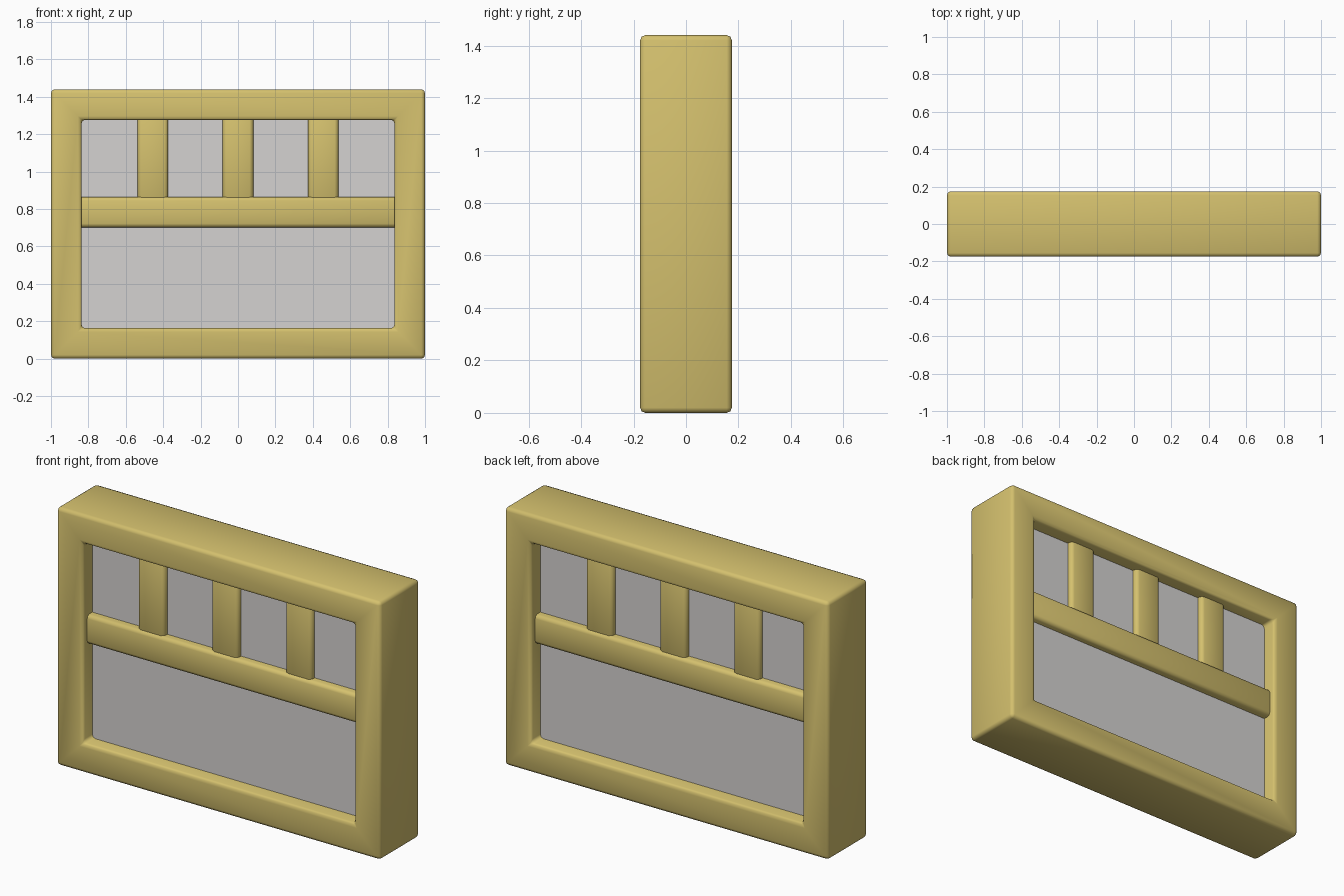
import bpy, bmesh

if "Cube" in bpy.data.objects:
    bpy.data.objects.remove(bpy.data.objects["Cube"])

def material(name, rgb):
    m = bpy.data.materials.new(name)
    m.diffuse_color = (*rgb, 1)
    m.use_nodes = True
    m.node_tree.nodes["Principled BSDF"].inputs["Base Color"].default_value = m.diffuse_color
    return m

PAINT = material("yellow paint", (0.66, 0.53, 0.155))
GLASS = material("grey glass", (0.66, 0.645, 0.635))

def finish(name, bm, mat, bevel=0.0):
    bmesh.ops.recalc_face_normals(bm, faces=bm.faces)
    me = bpy.data.meshes.new(name)
    bm.to_mesh(me)
    bm.free()
    me.materials.append(mat)
    ob = bpy.data.objects.new(name, me)
    bpy.context.collection.objects.link(ob)
    if bevel:
        for p in me.polygons:
            p.use_smooth = True
        mod = ob.modifiers.new("soft edges", 'BEVEL')
        mod.width = bevel
        mod.segments = 2
        mod.limit_method = 'ANGLE'
    return ob

def box(name, x0, x1, y, z0, z1, mat, bevel=0.0):
    bm = bmesh.new()
    bmesh.ops.create_cube(bm, size=1)
    for v in bm.verts:
        v.co.x = x0 if v.co.x < 0 else x1
        v.co.y = -y if v.co.y < 0 else y
        v.co.z = z0 if v.co.z < 0 else z1
    return finish(name, bm, mat, bevel)

# Outer frame: mitred ring with a rectangular section
W, H, D, T = 1.0, 1.44, 0.175, 0.163
bm = bmesh.new()
rings = []
for sx, top in ((-1, 0), (1, 0), (1, 1), (-1, 1)):
    section = []
    for inset, y in ((0, -D), (0, D), (T, D), (T, -D)):
        z = H - inset if top else inset
        section.append(bm.verts.new((sx * (W - inset), y, z)))
    rings.append(section)
for i in range(4):
    a, b = rings[i], rings[(i + 1) % 4]
    for j in range(4):
        k = (j + 1) % 4
        bm.faces.new((a[j], a[k], b[k], b[j]))
finish("window_frame", bm, PAINT, 0.02)

# Horizontal bar, running into the frame at both ends
box("cross_bar", -0.87, 0.87, 0.135, 0.702, 0.865, PAINT, 0.02)

# Three upright bars above it
for i, x in enumerate((-0.455, 0.0, 0.455)):
    box(f"upright_bar_{i + 1}", x - 0.082, x + 0.082, 0.12, 0.83, 1.31, PAINT, 0.02)

# Glass pane
box("glass_pane", -0.87, 0.87, 0.09, 0.13, 1.31, GLASS)
